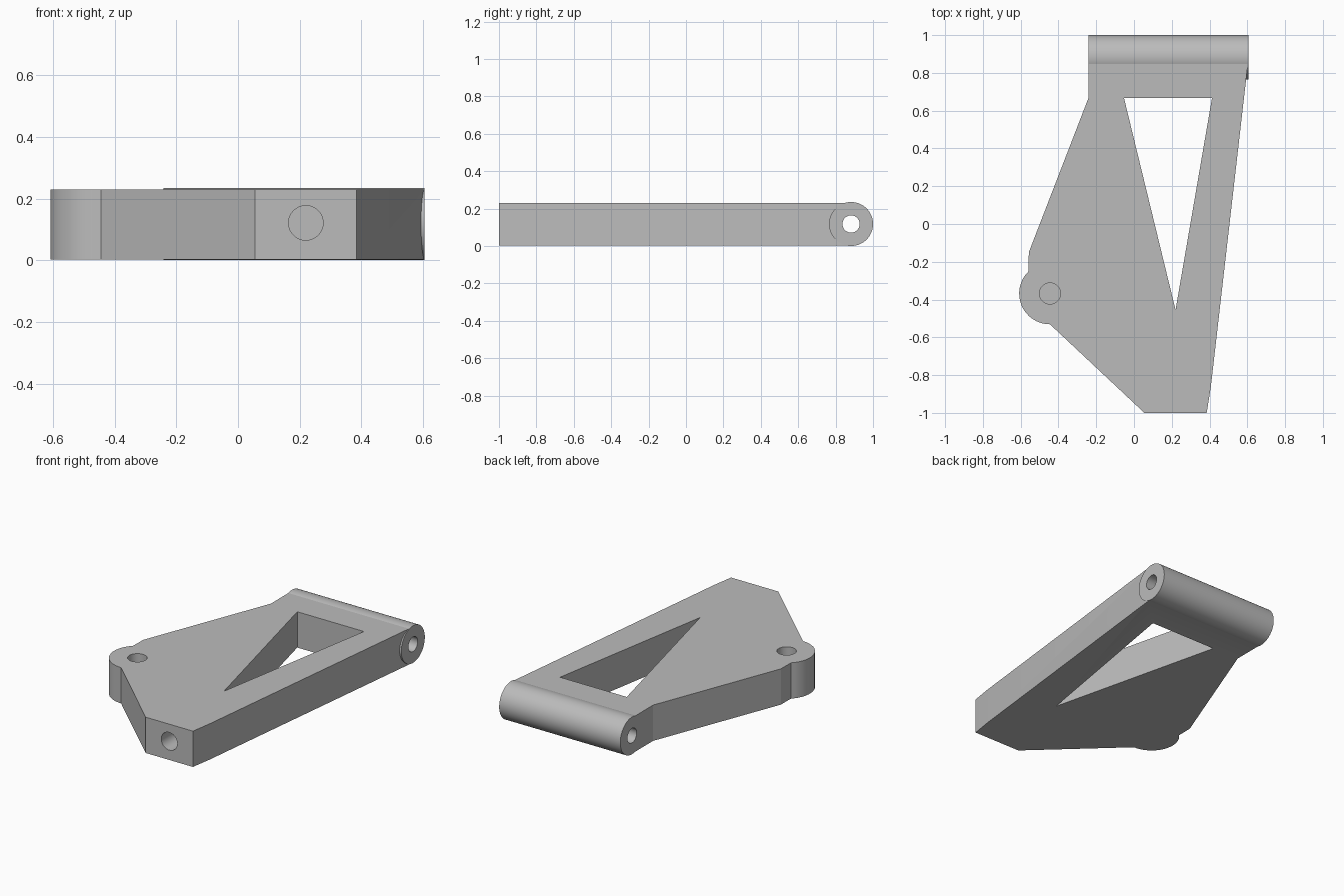
import bpy
import bmesh
import math
from mathutils import Matrix, Vector

default = bpy.data.objects.get("Cube")
if default:
    bpy.data.objects.remove(default, do_unlink=True)

grey = bpy.data.materials.new("plain grey")
grey.use_nodes = True
grey.diffuse_color = (0.5, 0.5, 0.5, 1)
grey.node_tree.nodes["Principled BSDF"].inputs["Base Color"].default_value = (0.5, 0.5, 0.5, 1)


def finish(name, bm):
    bmesh.ops.recalc_face_normals(bm, faces=bm.faces)
    mesh = bpy.data.meshes.new(name)
    bm.to_mesh(mesh)
    bm.free()
    mesh.materials.append(grey)
    obj = bpy.data.objects.new(name, mesh)
    bpy.context.collection.objects.link(obj)
    return obj


def prism(name, outline, bottom, top):
    bm = bmesh.new()
    face = bm.faces.new([bm.verts.new((x, y, bottom)) for x, y in outline])
    made = bmesh.ops.extrude_face_region(bm, geom=[face])["geom"]
    verts = [v for v in made if isinstance(v, bmesh.types.BMVert)]
    bmesh.ops.translate(bm, vec=(0, 0, top - bottom), verts=verts)
    return finish(name, bm)


def rod(name, start, end, radius, segments=48):
    start, end = Vector(start), Vector(end)
    axis = end - start
    turn = axis.to_track_quat("Z", "Y").to_matrix().to_4x4()
    bm = bmesh.new()
    bmesh.ops.create_cone(bm, cap_ends=True, segments=segments, radius1=radius,
                          radius2=radius, depth=axis.length,
                          matrix=Matrix.Translation((start + end) / 2) @ turn)
    return finish(name, bm)


def combine(target, tool, operation):
    tool.hide_render = True
    mod = target.modifiers.new(tool.name, "BOOLEAN")
    mod.operation, mod.solver, mod.object = operation, "EXACT", tool
    with bpy.context.temp_override(object=target, active_object=target):
        bpy.ops.object.modifier_apply(modifier=mod.name)
    bpy.data.objects.remove(tool, do_unlink=True)


# Arm plate with a rounded boss on its right edge
boss_x, boss_y, boss_r = -0.445, -0.368, 0.163
boss_arc = []
for i in range(17):
    a = math.radians(134 + 136 * i / 16)
    boss_arc.append((boss_x + boss_r * math.cos(a), boss_y + boss_r * math.sin(a)))
outline = [(-0.24, 0.88), (-0.24, 0.67), (-0.557, -0.15)] + boss_arc + [
    (0.055, -1), (0.385, -1), (0.407, -0.86), (0.602, 0.84), (0.602, 0.88)]
arm = prism("bracket_arm", outline, 0.003, 0.229)

# Hinge barrel across the back
hinge_y, hinge_z = 0.8825, 0.1175
combine(arm, rod("hinge_barrel", (-0.241, hinge_y, hinge_z),
                 (0.605, hinge_y, hinge_z), 0.1175, 72), "UNION")

# Triangular window and the three bores
combine(arm, prism("window_cutter", [(-0.053, 0.667), (0.22, -0.455), (0.413, 0.667)],
                   -0.1, 0.4), "DIFFERENCE")
combine(arm, rod("hinge_bore", (-0.5, hinge_y, hinge_z), (0.8, hinge_y, hinge_z), 0.046),
        "DIFFERENCE")
combine(arm, rod("boss_bore", (boss_x, boss_y, 0.08), (boss_x, boss_y, 0.4), 0.056),
        "DIFFERENCE")
combine(arm, rod("front_bore", (0.22, -1.2, 0.121), (0.22, -0.75, 0.121), 0.056),
        "DIFFERENCE")

# Smooth rounds, crisp edges
bpy.ops.object.select_all(action="DESELECT")
arm.select_set(True)
bpy.context.view_layer.objects.active = arm
bpy.ops.object.shade_smooth_by_angle(angle=math.radians(15))
